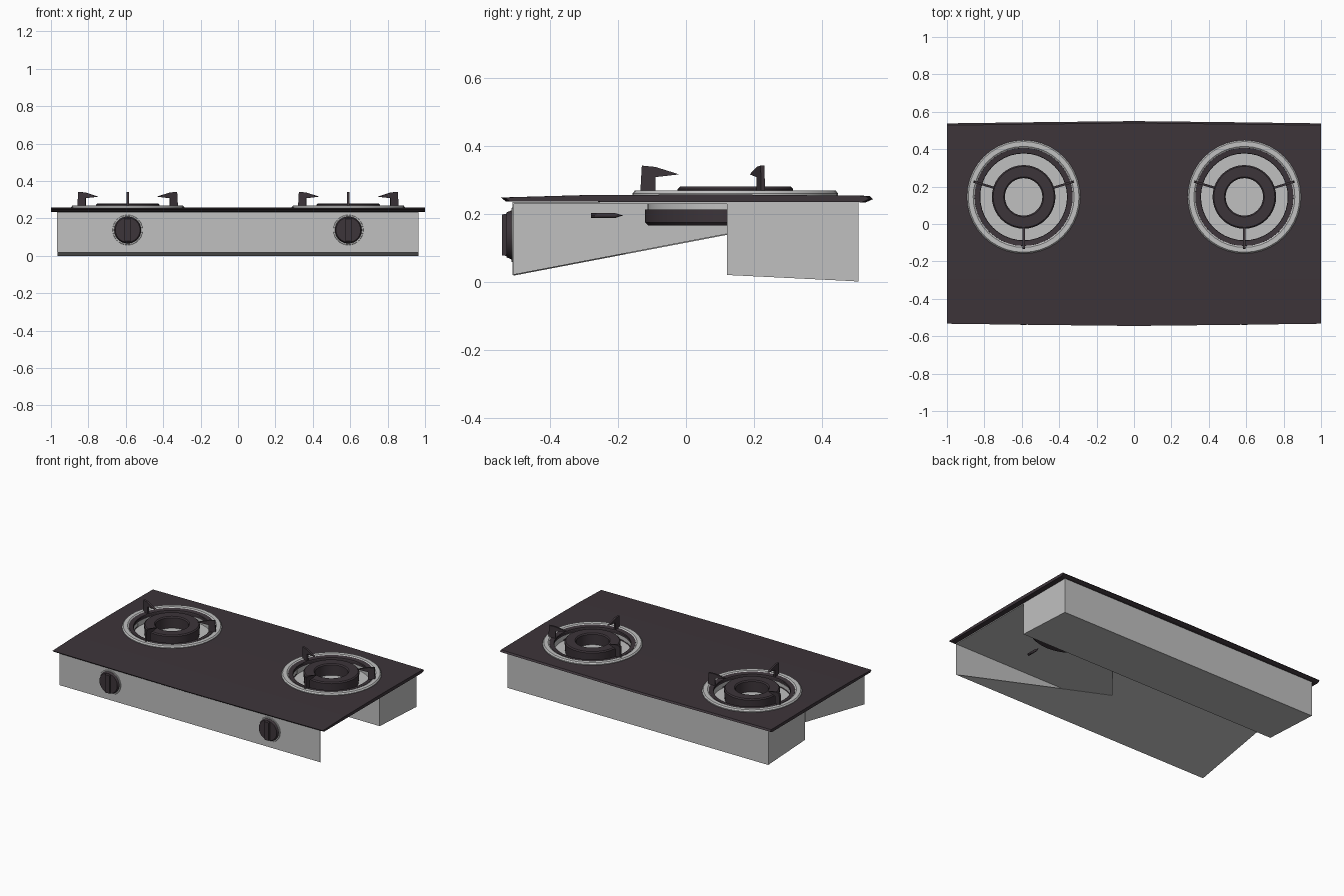
import bpy, bmesh, math
from mathutils import Matrix, Vector

if "Cube" in bpy.data.objects:
    bpy.data.objects.remove(bpy.data.objects["Cube"], do_unlink=True)


def material(name, rgb):
    m = bpy.data.materials.new(name)
    m.use_nodes = True
    m.diffuse_color = (*rgb, 1)
    m.node_tree.nodes["Principled BSDF"].inputs["Base Color"].default_value = (*rgb, 1)
    return m


DARK = material("dark plum enamel", (0.046, 0.035, 0.042))
GREY = material("light grey steel", (0.53, 0.53, 0.53))


def finish(bm, name, mat, smooth=False):
    bmesh.ops.recalc_face_normals(bm, faces=bm.faces)
    me = bpy.data.meshes.new(name)
    bm.to_mesh(me)
    bm.free()
    ob = bpy.data.objects.new(name, me)
    bpy.context.collection.objects.link(ob)
    me.materials.append(mat)
    if smooth:
        bpy.ops.object.select_all(action="DESELECT")
        ob.select_set(True)
        bpy.context.view_layer.objects.active = ob
        bpy.ops.object.shade_smooth_by_angle(angle=math.radians(35))
    return ob


def loft(name, profile, stations, mat):
    """Sweep a (y, z) profile along x; each station is (x, y scale)."""
    bm = bmesh.new()
    rings = [[bm.verts.new((x, y * s, z)) for y, z in profile] for x, s in stations]
    n = len(profile)
    for a, b in zip(rings, rings[1:]):
        for i in range(n):
            j = (i + 1) % n
            bm.faces.new((a[i], a[j], b[j], b[i]))
    bm.faces.new(rings[0])
    bm.faces.new(rings[-1])
    return finish(bm, name, mat)


def lathe(name, profile, centre, mat, closed=True, front=False, sides=40):
    """Turn an (r, z) profile about z, or about y for front-facing parts."""
    bm = bmesh.new()
    pts = [bm.verts.new((r, 0, z)) for r, z in profile]
    pairs = list(zip(pts, pts[1:])) + ([(pts[-1], pts[0])] if closed else [])
    edges = [bm.edges.new(p) for p in pairs]
    bmesh.ops.spin(bm, geom=pts + edges, cent=(0, 0, 0), axis=(0, 0, 1),
                   angle=2 * math.pi, steps=sides, use_duplicate=False)
    bmesh.ops.remove_doubles(bm, verts=bm.verts, dist=1e-4)
    if front:
        bm.transform(Matrix.Rotation(math.pi / 2, 4, "X"))
    bm.transform(Matrix.Translation(Vector(centre)))
    return finish(bm, name, mat, smooth=True)


def sheet(name, points, mat, thickness=0.004):
    """Flat panel through coplanar points, given a thin solid."""
    bm = bmesh.new()
    bm.faces.new([bm.verts.new(p) for p in points])
    ob = finish(bm, name, mat)
    mod = ob.modifiers.new("thickness", "SOLIDIFY")
    mod.thickness = thickness
    mod.offset = 0
    return ob


W = 0.965    # half width of the casing
BX, BY = 0.59, 0.145   # burner centre

# Slightly bowed glass top with a thin rolled rim
top = loft("top_plate", [(-0.545, 0.248), (-0.53, 0.236), (0.53, 0.234), (0.55, 0.243),
                         (0.54, 0.253), (0.1, 0.257), (-0.3, 0.255)],
           [(-1, 0.978), (-0.5, 0.99), (0, 1), (0.5, 0.99), (1, 0.978)], DARK)

# Casing: deep rear box, deck beneath the top, front panel, one side panel
box = loft("rear_box", [(0.12, 0.02), (0.49, 0.002), (0.508, 0.0), (0.508, 0.235),
                        (0.12, 0.235)], [(-W, 1), (W, 1)], GREY)
deck = loft("deck_sheet", [(-0.508, 0.229), (0.121, 0.229), (0.121, 0.2345),
                           (-0.508, 0.2345)], [(-W, 1), (W, 1)], GREY)
sheet("front_panel", [(-W, -0.508, 0.02), (W, -0.508, 0.02),
                      (W, -0.508, 0.235), (-W, -0.508, 0.235)], GREY)
sheet("side_panel", [(-W, -0.508, 0.02), (-W, 0.12, 0.14),
                     (-W, 0.12, 0.235), (-W, -0.508, 0.235)], GREY)


def slope(x, y):
    return (x, y, 0.02 + (y + 0.508) * 0.191)


# Sloped underside, open towards the left end
sheet("sloped_bottom", [slope(W, -0.508), slope(0.02, -0.18), slope(0.27, 0.12),
                        slope(-W, 0.12), slope(-W, -0.508)], GREY)


def support(name, cx, angle):
    """Pan support arm: upright post with a tapered inward tip."""
    bm = bmesh.new()
    prof = [(0.28, 0.255), (0.235, 0.255), (0.235, 0.308), (0.165, 0.316),
            (0.235, 0.338), (0.275, 0.342)]
    face = bm.faces.new([bm.verts.new((r, -0.006, z)) for r, z in prof])
    ext = bmesh.ops.extrude_face_region(bm, geom=[face])
    bmesh.ops.translate(bm, vec=(0, 0.012, 0),
                        verts=[v for v in ext["geom"] if isinstance(v, bmesh.types.BMVert)])
    bm.transform(Matrix.Translation((cx, BY, 0)) @ Matrix.Rotation(math.radians(angle), 4, "Z"))
    finish(bm, name, DARK)


for side, cx in (("left", BX), ("right", -BX)):
    c = (cx, BY, 0)

    # Opening through top, deck and box
    cutter = lathe(side + "_well_cutter", [(0, 0.19), (0.237, 0.19), (0.237, 0.3), (0, 0.3)],
                   c, GREY, closed=False)
    cutter.hide_render = True
    cutter.hide_viewport = True
    for ob in (top, deck, box):
        mod = ob.modifiers.new(side + " well", "BOOLEAN")
        mod.operation = "DIFFERENCE"
        mod.object = cutter

    # Drip pan, its floor and collar
    lathe(side + "_drip_pan", [(0, 0.165), (0.255, 0.165), (0.265, 0.175), (0.265, 0.212),
                               (0.238, 0.212), (0.238, 0.196), (0, 0.196)],
          c, DARK, closed=False)
    lathe(side + "_pan_floor", [(0, 0.197), (0.236, 0.197), (0.236, 0.204), (0, 0.204)],
          c, GREY, closed=False)
    lathe(side + "_pan_collar", [(0.238, 0.21), (0.258, 0.21), (0.258, 0.23), (0.238, 0.23)],
          c, GREY)

    # Burner head and trim rings
    lathe(side + "_burner_head", [(0.1, 0.2), (0.165, 0.2), (0.17, 0.273), (0.163, 0.28),
                                  (0.107, 0.28), (0.1, 0.273)], c, DARK)
    lathe(side + "_trim_ring", [(0.262, 0.253), (0.303, 0.253), (0.303, 0.26), (0.296, 0.268),
                                (0.27, 0.268), (0.262, 0.262)], c, GREY)
    lathe(side + "_inner_ring", [(0.232, 0.253), (0.264, 0.253), (0.262, 0.264),
                                 (0.234, 0.26)], c, DARK)
    for i, angle in enumerate((-90, 17, 163)):
        support(f"{side}_pan_support_{i + 1}", cx, angle)

    # Gas jet beneath the burner
    lathe(side + "_gas_jet", [(0, 0.245), (0.008, 0.27), (0.008, 0.34), (0, 0.34)],
          (cx, 0.06, 0.195), DARK, closed=False, front=True, sides=10)

    # Control knob: bezel, dial and grip
    k = (cx, -0.508, 0.138)
    lathe(side + "_knob_bezel", [(0, 0), (0.081, 0), (0.079, 0.006), (0, 0.006)],
          k, GREY, closed=False, front=True)
    lathe(side + "_knob_dial", [(0, 0.004), (0.073, 0.004), (0.066, 0.02), (0, 0.02)],
          k, DARK, closed=False, front=True)
    loft(side + "_knob_grip", [(-0.52, 0.074), (-0.541, 0.078), (-0.541, 0.198), (-0.52, 0.202)],
         [(cx - 0.016, 1), (cx + 0.016, 1)], DARK)
